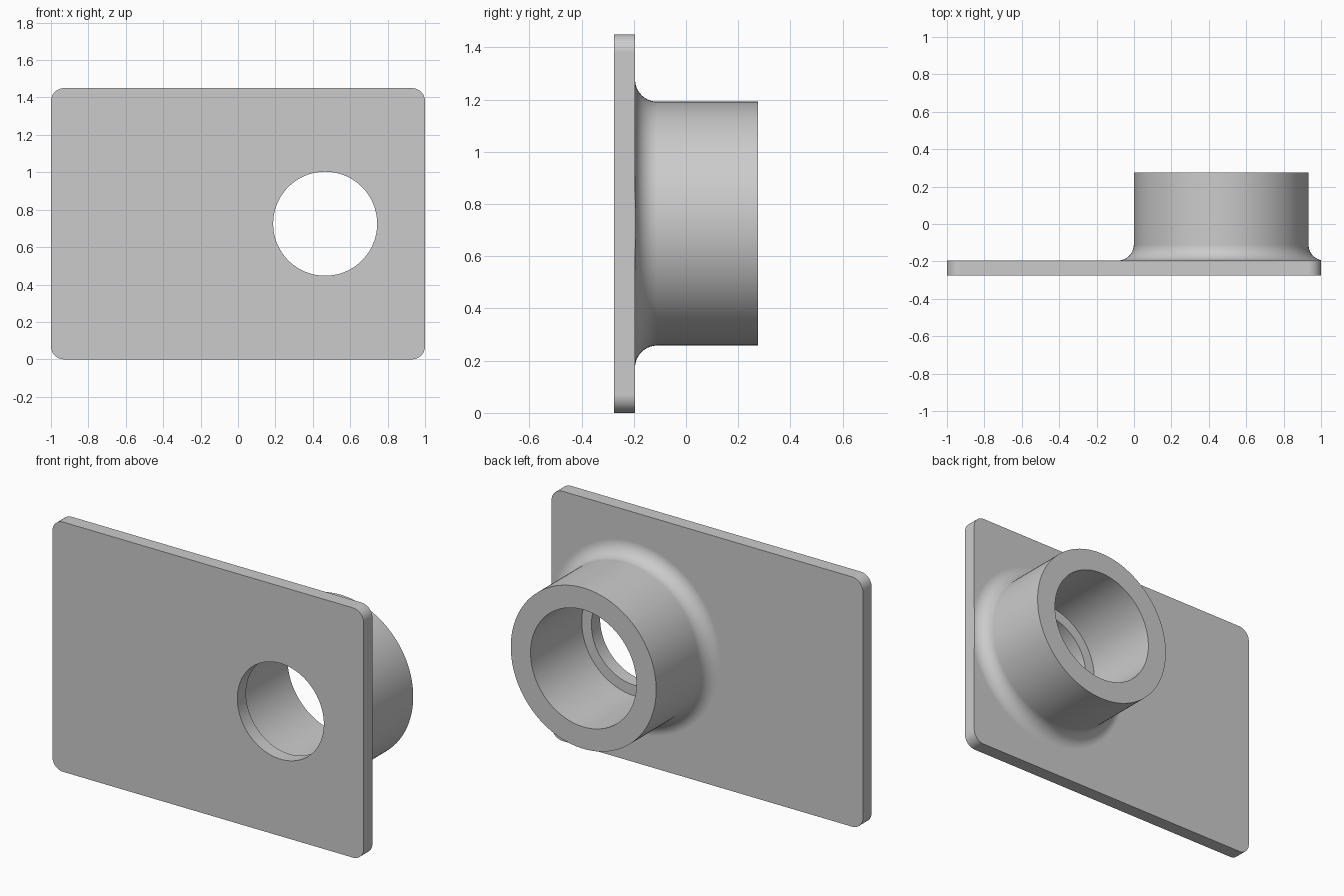
import bpy, bmesh
from math import sin, cos, pi
from mathutils import Vector

cube = bpy.data.objects.get("Cube")
if cube:
    bpy.data.objects.remove(cube, do_unlink=True)

# Main dimensions
HEIGHT = 1.45
FRONT, PLATE_BACK, BACK = -0.275, -0.195, 0.275
CORNER = 0.07
AXIS_X, AXIS_Z = 0.466, HEIGHT / 2
HOLE, BORE, COLLAR, FILLET = 0.278, 0.34, 0.467, 0.085

grey = bpy.data.materials.new("plain grey")
grey.use_nodes = True
colour = (0.6, 0.6, 0.6, 1)
grey.diffuse_color = colour
grey.node_tree.nodes["Principled BSDF"].inputs["Base Color"].default_value = colour


def make_object(name, bm):
    bmesh.ops.recalc_face_normals(bm, faces=bm.faces)
    mesh = bpy.data.meshes.new(name)
    bm.to_mesh(mesh)
    bm.free()
    mesh.materials.append(grey)
    obj = bpy.data.objects.new(name, mesh)
    bpy.context.collection.objects.link(obj)
    return obj


def arc(cx, cy, r, start, end, steps):
    angles = [start + (end - start) * i / steps for i in range(steps + 1)]
    return [(cx + r * cos(a), cy + r * sin(a)) for a in angles]


# Rounded rectangle outline, extruded deeper than the finished part
outline = []
for i, (sx, top) in enumerate([(1, 1), (-1, 1), (-1, 0), (1, 0)]):
    cz = HEIGHT - CORNER if top else CORNER
    outline += arc(sx * (1 - CORNER), cz, CORNER, i * pi / 2, (i + 1) * pi / 2, 10)
bm = bmesh.new()
face = bm.faces.new([bm.verts.new((x, FRONT, z)) for x, z in outline])
extruded = bmesh.ops.extrude_face_region(bm, geom=[face])["geom"]
bmesh.ops.translate(bm, vec=(0, 1, 0),
                    verts=[v for v in extruded if isinstance(v, bmesh.types.BMVert)])
part = make_object("flanged_plate", bm)

# Turned profile (radius, y): hole, stepped bore, collar, fillet and wide flange
profile = [(HOLE, FRONT - 0.2), (HOLE, PLATE_BACK), (BORE, PLATE_BACK),
           (BORE, BACK), (COLLAR, BACK)]
profile += arc(COLLAR + FILLET, PLATE_BACK + FILLET, FILLET, pi, 1.5 * pi, 14)
profile += [(3, PLATE_BACK), (3, FRONT - 0.2)]
bm = bmesh.new()
ring = [bm.verts.new((AXIS_X + r, y, AXIS_Z)) for r, y in profile]
edges = [bm.edges.new((a, b)) for a, b in zip(ring, ring[1:] + ring[:1])]
bmesh.ops.spin(bm, geom=ring + edges, cent=(AXIS_X, 0, AXIS_Z),
               axis=Vector((0, 1, 0)), angle=2 * pi, steps=128)
bmesh.ops.remove_doubles(bm, verts=bm.verts, dist=0.0001)
turned = make_object("turned_helper", bm)
turned.hide_render = True

# Keep only what lies in both shapes, which trims the fillet at the plate edge
bpy.ops.object.select_all(action='DESELECT')
part.select_set(True)
bpy.context.view_layer.objects.active = part
trim = part.modifiers.new("trim", 'BOOLEAN')
trim.operation = 'INTERSECT'
trim.solver = 'EXACT'
trim.object = turned
bpy.ops.object.modifier_apply(modifier=trim.name)
bpy.data.objects.remove(turned, do_unlink=True)

# Smooth curves, crisp edges and flat plate faces
bpy.ops.object.shade_smooth_by_angle(angle=pi / 6)
weighted = part.modifiers.new("flat_faces", 'WEIGHTED_NORMAL')
weighted.keep_sharp = True
